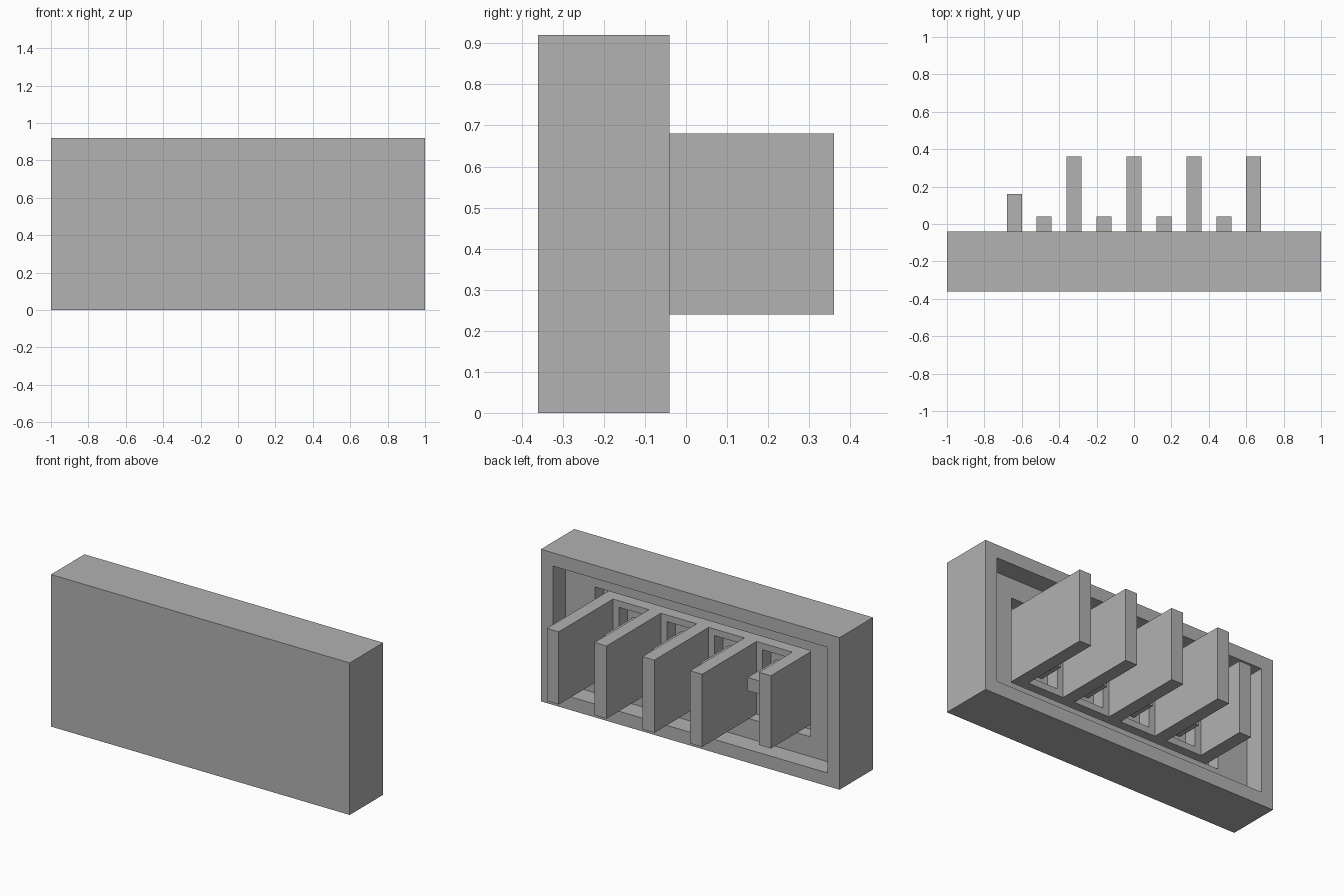
import bpy
import bmesh

if "Cube" in bpy.data.objects:
    bpy.data.objects.remove(bpy.data.objects["Cube"], do_unlink=True)

grey = bpy.data.materials.new("plain_grey")
grey.use_nodes = True
grey.diffuse_color = (0.445, 0.445, 0.445, 1)
grey.node_tree.nodes["Principled BSDF"].inputs["Base Color"].default_value = grey.diffuse_color


def loft(name, rings, center_x=0.0, center_z=0.46, caps=True):
    """Join rectangles given as (half width, half height, y) into one solid."""
    bm = bmesh.new()
    loops = []
    for hx, hz, y in rings:
        loops.append([bm.verts.new((center_x + sx * hx, y, center_z + sz * hz))
                      for sx, sz in ((-1, -1), (1, -1), (1, 1), (-1, 1))])
    for a, b in zip(loops, loops[1:]):
        for i in range(4):
            j = (i + 1) % 4
            bm.faces.new((a[i], a[j], b[j], b[i]))
    if caps:
        bm.faces.new(loops[0])
        bm.faces.new(loops[-1])
    bmesh.ops.recalc_face_normals(bm, faces=bm.faces)
    mesh = bpy.data.meshes.new(name)
    bm.to_mesh(mesh)
    bm.free()
    mesh.materials.append(grey)
    obj = bpy.data.objects.new(name, mesh)
    bpy.context.collection.objects.link(obj)
    return obj


FLOOR, LEDGE, BACK = -0.24, -0.16, -0.04

# Housing: solid block with a stepped recess in the back
loft("housing", [(1, 0.46, -0.36), (1, 0.46, BACK), (0.92, 0.38, BACK),
                 (0.92, 0.38, LEDGE), (0.72, 0.26, LEDGE), (0.72, 0.26, FLOOR)])

# Upright blades, the last one shorter
for i in range(5):
    tip = 0.16 if i == 0 else 0.36
    loft(f"blade_{i + 1}", [(0.04, 0.22, FLOOR), (0.04, 0.22, tip)], -0.64 + 0.32 * i)

# Window frames and stepped contacts between the blades
for i in range(4):
    x = -0.48 + 0.32 * i
    loft(f"window_frame_{i + 1}", [(0.12, 0.22, FLOOR), (0.12, 0.22, LEDGE),
                                   (0.08, 0.18, LEDGE), (0.08, 0.18, FLOOR)], x, caps=False)
    loft(f"contact_base_{i + 1}", [(0.04, 0.10, FLOOR), (0.04, 0.10, -0.08)], x)
    loft(f"contact_arm_{i + 1}", [(0.04, 0.04, -0.08), (0.04, 0.04, 0.04)], x, 0.52)
